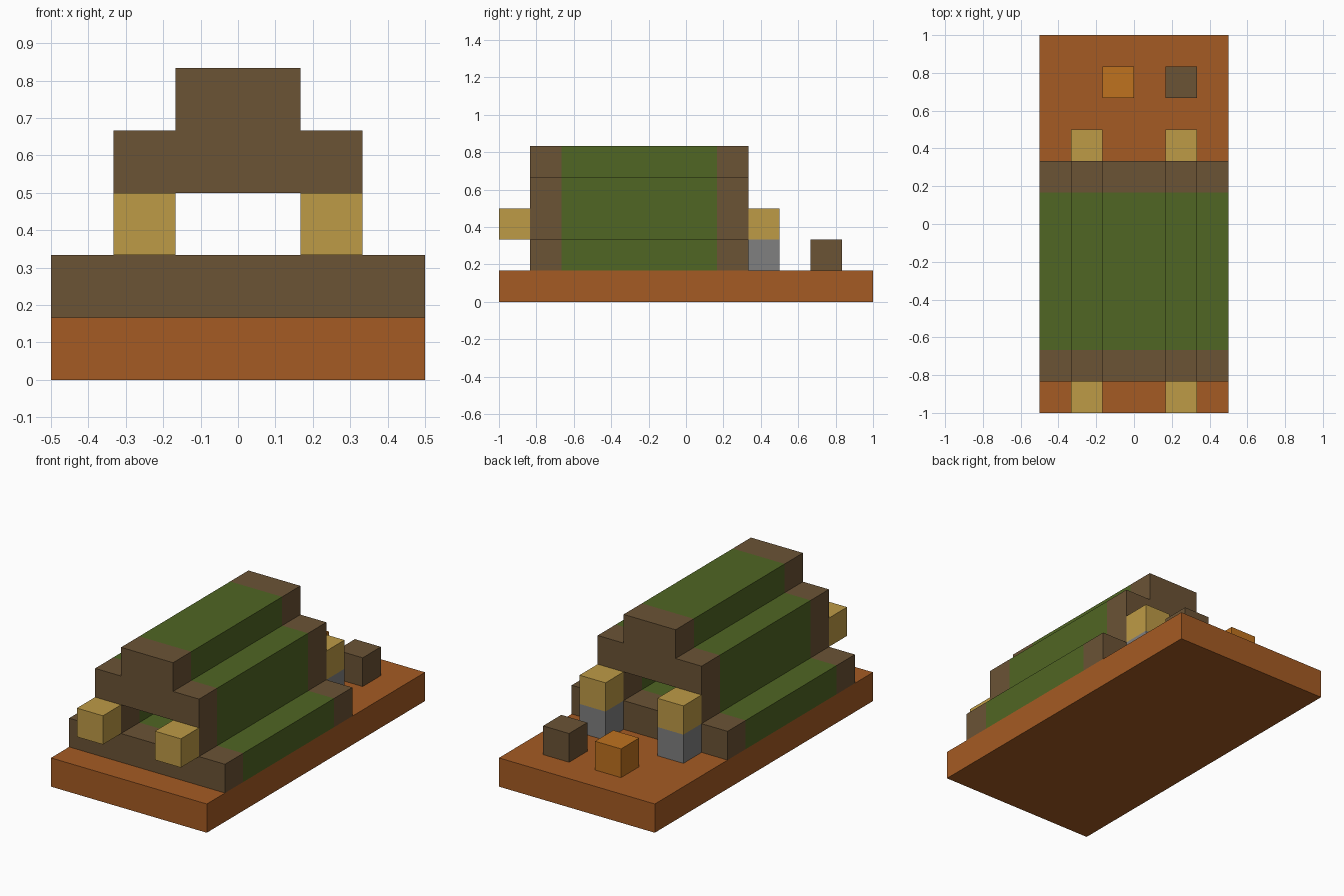
import bpy
import bmesh

U = 1 / 6  # size of one block

if "Cube" in bpy.data.objects:
    bpy.data.objects.remove(bpy.data.objects["Cube"], do_unlink=True)


def material(name, hex_code):
    channels = [int(hex_code[i:i + 2], 16) / 255 for i in (0, 2, 4)]
    linear = [c / 12.92 if c <= 0.04045 else ((c + 0.055) / 1.055) ** 2.4 for c in channels]
    mat = bpy.data.materials.new(name)
    mat.use_nodes = True
    mat.diffuse_color = (*linear, 1)
    mat.node_tree.nodes["Principled BSDF"].inputs["Base Color"].default_value = (*linear, 1)
    return mat


RUST = material("rust_orange", "A55B23")
BROWN = material("dark_brown", "6B5335")
GREEN = material("moss_green", "506623")
GOLD = material("straw_gold", "BE9B46")
GREY = material("stone_grey", "808080")
AMBER = material("amber", "BF721F")


def finish(name, bm, mats):
    bmesh.ops.recalc_face_normals(bm, faces=bm.faces)
    mesh = bpy.data.meshes.new(name)
    bm.to_mesh(mesh)
    bm.free()
    for mat in mats:
        mesh.materials.append(mat)
    obj = bpy.data.objects.new(name, mesh)
    bpy.context.collection.objects.link(obj)
    return obj


def block(name, corner, size, mat):
    """Box given by its lowest corner and size, in blocks."""
    bm = bmesh.new()
    bmesh.ops.create_cube(bm, size=1)
    for v in bm.verts:
        v.co = [(c + (p + 0.5) * s) * U for c, p, s in zip(corner, v.co, size)]
    return finish(name, bm, [mat])


def stepped_hall(name, rows, stations):
    """Stepped section with a tunnel, swept along y; end bands brown, middle green."""
    bm = bmesh.new()
    # End caps from the section's cells
    for y in (stations[0], stations[-1]):
        for z, spans in rows:
            for x0, x1 in spans:
                ring = ((x0, z), (x1, z), (x1, z + 1), (x0, z + 1))
                bm.faces.new([bm.verts.new((a * U, y * U, b * U)) for a, b in ring])
    bmesh.ops.remove_doubles(bm, verts=bm.verts, dist=0.001)
    # Walls swept from the section's border
    front = stations[0] * U
    border = [[v.co.copy() for v in e.verts] for e in bm.edges
              if e.is_boundary and all(abs(v.co.y - front) < 0.001 for v in e.verts)]
    for a, b in border:
        for i, (y0, y1) in enumerate(zip(stations, stations[1:])):
            quad = [(a.x, y0 * U, a.z), (b.x, y0 * U, b.z),
                    (b.x, y1 * U, b.z), (a.x, y1 * U, a.z)]
            face = bm.faces.new([bm.verts.new(p) for p in quad])
            face.material_index = i % 2
    bmesh.ops.remove_doubles(bm, verts=bm.verts, dist=0.001)
    return finish(name, bm, [BROWN, GREEN])


# Ground slab
block("ground_slab", (-3, -6, 0), (6, 12, 1), RUST)

# Stepped hall with a tunnel through its second level
left, middle, right = (-2, -1), (-1, 1), (1, 2)
section = [
    (1, [(-3, -2), left, middle, right, (2, 3)]),
    (2, [left, right]),
    (3, [left, middle, right]),
    (4, [middle]),
]
stepped_hall("stepped_hall", section, (-5, -4, 1, 2))

# Lamps at both ends, the back ones on stone posts
for side, x in (("right", -2), ("left", 1)):
    block(f"front_lamp_{side}", (x, -6, 2), (1, 1, 1), GOLD)
    block(f"back_lamp_{side}", (x, 2, 2), (1, 1, 1), GOLD)
    block(f"back_post_{side}", (x, 2, 1), (1, 1, 1), GREY)

# Loose blocks in the back yard
block("yard_block_brown", (1, 4, 1), (1, 1, 1), BROWN)
block("yard_block_amber", (-1, 4, 1), (1, 1, 1), AMBER)
